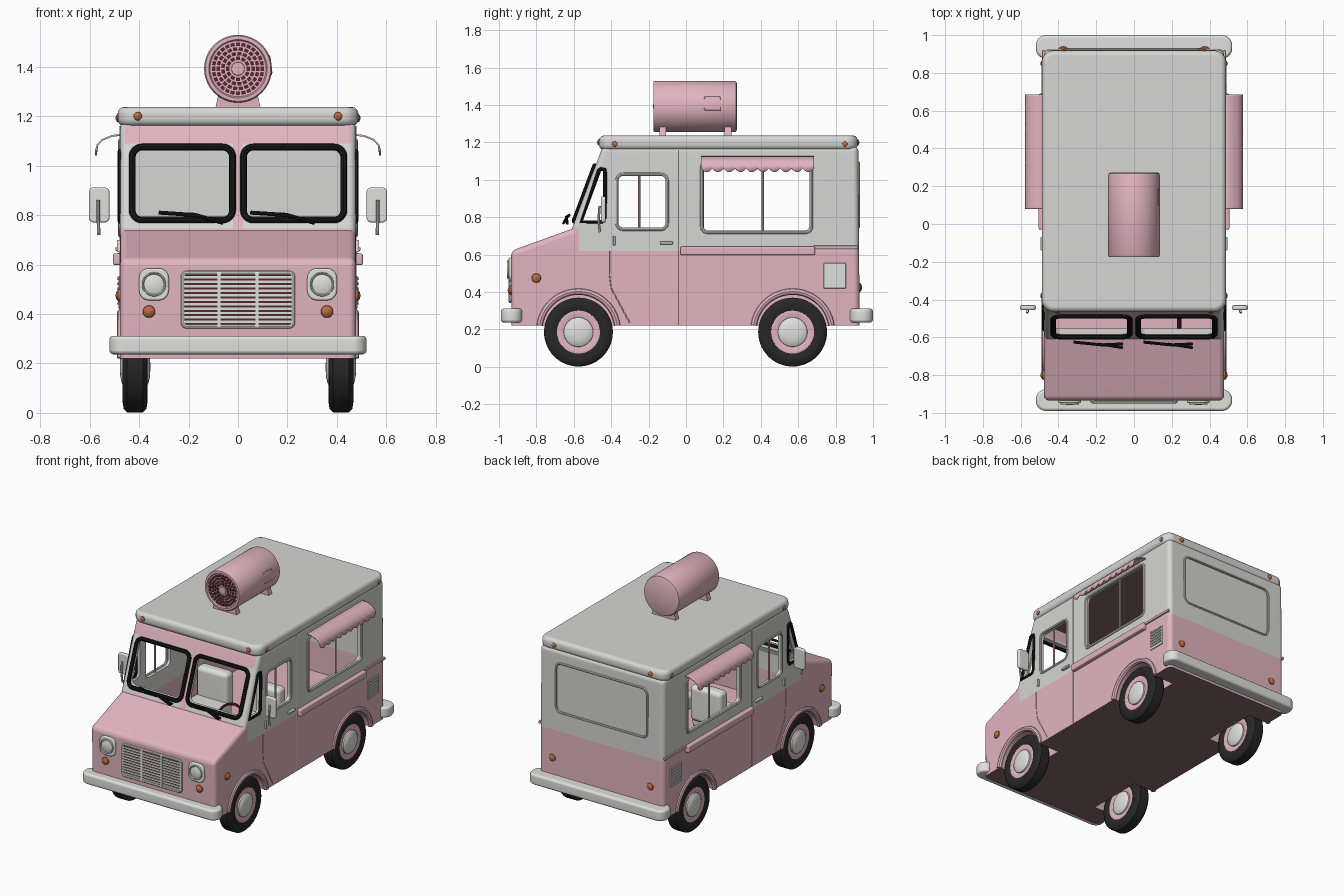
import bpy, bmesh, math
from mathutils import Vector, Matrix

if "Cube" in bpy.data.objects:
    bpy.data.objects.remove(bpy.data.objects["Cube"])

M = {}
for n, c in {"white": (.67, .67, .66), "trim_white": (.74, .75, .73), "pink": (.76, .46, .53),
             "tyre": (.02, .02, .02), "black": (.008, .008, .008), "amber": (.50, .15, .05),
             "maroon": (.09, .02, .03), "brown": (.25, .13, .14)}.items():
    M[n] = bpy.data.materials.new(n)
    M[n].diffuse_color = (*c, 1)


def P(axis, a, u, v):
    return Vector({"x": (a, u, v), "y": (u, a, v), "z": (u, v, a)}[axis])


def shade(ob):
    bpy.ops.object.select_all(action='DESELECT')
    ob.select_set(True)
    bpy.context.view_layer.objects.active = ob
    bpy.ops.object.shade_smooth_by_angle(angle=math.radians(38))


def bevel_edges(bm, w, rule=lambda c: True, seg=3):
    bmesh.ops.recalc_face_normals(bm, faces=bm.faces)
    es = [e for e in bm.edges if e.calc_face_angle(0) > .6 and rule((e.verts[0].co + e.verts[1].co) / 2)]
    bmesh.ops.bevel(bm, geom=es, offset=w, segments=seg, profile=.5, affect='EDGES', clamp_overlap=True)


def mirrored(ob):
    m = ob.modifiers.new("mirror", 'MIRROR')
    m.use_mirror_merge = False


def mk(name, bm, mats, bevel=0, mirror=False):
    bmesh.ops.recalc_face_normals(bm, faces=bm.faces)
    if bevel:
        bevel_edges(bm, bevel)
    me = bpy.data.meshes.new(name)
    bm.to_mesh(me)
    bm.free()
    ob = bpy.data.objects.new(name, me)
    bpy.context.collection.objects.link(ob)
    for m in mats.split():
        me.materials.append(M[m])
    shade(ob)
    if bevel:
        ob.modifiers.new("normals", 'WEIGHTED_NORMAL').keep_sharp = True
    if mirror:
        mirrored(ob)
    return ob


def prism_bm(axis, pts, lo, hi, index=0):
    bm = bmesh.new()
    a, b = ([bm.verts.new(P(axis, t, u, v)) for u, v in pts] for t in (lo, hi))
    bm.faces.new(a)
    bm.faces.new(b)
    for i in range(len(pts)):
        j = (i + 1) % len(pts)
        bm.faces.new((a[i], a[j], b[j], b[i]))
    for f in bm.faces:
        f.material_index = index
    return bm


def prism(name, axis, pts, lo, hi, mats, bevel=0, mirror=False):
    return mk(name, prism_bm(axis, pts, lo, hi), mats, bevel, mirror)


def box(name, lo, hi, mats, bevel=0, mirror=False):
    r = [(lo[0], lo[1]), (hi[0], lo[1]), (hi[0], hi[1]), (lo[0], hi[1])]
    return prism(name, "z", r, lo[2], hi[2], mats, bevel, mirror)


def rrect(u0, u1, v0, v1, r, n=6):
    out = []
    for k, (u, v) in enumerate([(u1 - r, v1 - r), (u0 + r, v1 - r), (u0 + r, v0 + r), (u1 - r, v0 + r)]):
        for i in range(n + 1):
            t = math.pi / 2 * (k + i / n)
            out.append((u + r * math.cos(t), v + r * math.sin(t)))
    return out


def lathe(name, axis, prof, c, mats, mirror=False, n=40):
    bm = bmesh.new()
    rings = [[bm.verts.new(P(axis, a, r * math.cos(2 * math.pi * i / n), r * math.sin(2 * math.pi * i / n)) + Vector(c))
              for i in range(n)] for a, r in prof]
    for p, q in zip(rings, rings[1:]):
        for i in range(n):
            j = (i + 1) % n
            bm.faces.new((p[i], p[j], q[j], q[i]))
    bmesh.ops.remove_doubles(bm, verts=bm.verts, dist=1e-5)
    return mk(name, bm, mats, 0, mirror)


def tube(name, pts, r, mat, cyclic=False, mirror=False):
    cu = bpy.data.curves.new(name, 'CURVE')
    cu.dimensions, cu.bevel_depth, cu.bevel_resolution, cu.use_fill_caps = '3D', r, 2, True
    s = cu.splines.new('POLY')
    s.points.add(len(pts) - 1)
    for p, q in zip(s.points, pts):
        p.co = (*q, 1)
    s.use_cyclic_u = cyclic
    cu.materials.append(M[mat])
    ob = bpy.data.objects.new(name, cu)
    bpy.context.collection.objects.link(ob)
    bpy.ops.object.select_all(action='DESELECT')
    ob.select_set(True)
    bpy.context.view_layer.objects.active = ob
    bpy.ops.object.convert(target='MESH')
    ob = bpy.context.view_layer.objects.active
    shade(ob)
    if mirror:
        mirrored(ob)


def paint(bm):
    # pink below the belt line, on the hood and on the windshield header; brown ceiling and underside
    for co, no in [((0, 0, z), (0, 0, 1)) for z in (.62, .745, 1.09)] + [((0, -.575, 0), (0, 1, 0)),
                   ((.02, 0, 0), (1, 0, 0)), ((-.02, 0, 0), (1, 0, 0))]:
        bmesh.ops.bisect_plane(bm, geom=bm.verts[:] + bm.edges[:] + bm.faces[:], plane_co=co, plane_no=no, dist=1e-5)
    bmesh.ops.recalc_face_normals(bm, faces=bm.faces)
    for f in bm.faces:
        c = f.calc_center_median()
        front = f.normal.y < -.8 and c.z > .745 and (c.z > 1.09 or abs(c.x) < .02)
        hood = c.z < .746 and c.y < -.575
        flat = abs(f.normal.z) > .9 and (c.z > 1.14 or c.z < .25)
        f.material_index = 2 if flat else int(c.z < .62 or hood or front)


# body shell
MATS = "white pink brown"
bm = prism_bm("x", [(-.932, .22), (-.936, .62), (-.61, .738), (-.445, 1.18), (.922, 1.18), (.928, .22)], -.477, .477)
bevel_edges(bm, .03, lambda c: c.z > .25 and not (abs(c.z - .738) < .01 and abs(c.x) < .1), 4)
paint(bm)
body = mk("body_shell", bm, MATS)
bm = prism_bm("x", [(-.57, .42), (-.57, .735), (-.415, 1.15), (.89, 1.15), (.89, .42)], -.447, .447)
paint(bm)
cutters = [mk("cabin_cutter", bm, MATS)]
quarter = [(-.56, .775), (-.465, 1.05), (-.455, 1.058), (-.435, 1.055), (-.432, 1.03), (-.435, .80), (-.45, .775)]
door_win, shop_win = rrect(-.37, -.10, .735, 1.03, .035), rrect(.085, .67, .72, 1.10, .03)
wind = rrect(.022, .428, .78, 1.075, .04)
rear = rrect(-.35, .35, .75, 1.09, .04)
cutters += [prism("door_window_cutter", "x", door_win, -.6, .6, MATS),
            prism("shop_window_cutter", "x", shop_win, -.6, .6, MATS),
            prism("rear_panel_cutter", "y", rear, .914, 1.1, MATS)]
for s in (1, -1):
    cutters.append(prism("windshield_cutter", "y", [(s * u, v) for u, v in wind], -.8, -.38, MATS))
    cutters.append(prism("quarter_cutter", "x", quarter, *sorted((s * .44, s * .6)), MATS))
    for y in (-.575, .57):
        arch = rrect(y - .2, y + .2, -.01, .39, .1999, 10)
        cutters.append(mk("arch_cutter", prism_bm("x", arch, *sorted((s * .32, s * .6)), 1), MATS))
for c in cutters:
    c.hide_render = True
    m = body.modifiers.new("cut", 'BOOLEAN')
    m.operation, m.solver, m.object = 'DIFFERENCE', 'EXACT', c
    bpy.context.view_layer.objects.active = body
    bpy.ops.object.modifier_apply(modifier=m.name)
    bpy.data.objects.remove(c)
shade(body)
body.modifiers.new("normals", 'WEIGHTED_NORMAL').keep_sharp = True

# roof and bumpers
prism("roof", "z", rrect(-.487, .487, -.465, .918, .06), 1.16, 1.238, "white", .028)
prism("front_bumper", "z", rrect(-.52, .52, -.99, -.875, .055), .237, .312, "trim_white", .016)
prism("rear_bumper", "z", rrect(-.52, .52, .875, 1.0, .055), .237, .312, "trim_white", .016)

# window frames, poles, wipers and rear panel rim
slope = lambda z: -.613 + (z - .738) * .373
tube("windshield_frame", [(u, slope(v), v) for u, v in wind], .014, "black", True, True)
tube("quarter_window_frame", [(.476, u, v) for u, v in quarter], .011, "black", True, True)
tube("door_window_frame", [(.475, u, v) for u, v in door_win], .009, "white", True, True)
tube("shop_window_frame", [(.475, u, v) for u, v in shop_win], .010, "white", True, True)
tube("rear_panel_frame", [(u, .923, v) for u, v in rear], .008, "white", True)
tube("shop_window_pole", [(.462, .41, .71), (.462, .41, 1.11)], .006, "white", mirror=True)
tube("door_window_pole", [(.462, -.25, .72), (.462, -.25, 1.04)], .006, "pink", mirror=True)
for x in (-.2, .17):
    tube("wiper_blade", [(x - .12, -.625, .81), (x + .03, -.64, .80), (x + .14, -.635, .768)], .008, "black")
    tube("wiper_arm", [(x + .01, -.635, .805), (x + .14, -.655, .768)], .007, "black")

# wheels (trimmed on both faces) and arches
for tag, y in (("front", -.575), ("rear", .57)):
    c = (0, y, .186)
    lathe(tag + "_tyre", "x", [(.38, 0), (.38, .11), (.372, .115), (.366, .14), (.370, .170), (.384, .184), (.448, .184),
          (.462, .170), (.467, .14), (.46, .115), (.45, .11), (.45, 0)], c, "tyre", True, 56)
    for side, flip in (("outer", lambda a: a), ("inner", lambda a: .832 - a)):
        lathe(f"{tag}_{side}_rim", "x", [(flip(a), r) for a, r in [(.44, 0), (.44, .117), (.460, .115), (.462, .108),
              (.453, .085), (.452, 0)]], c, "pink", True)
        lathe(f"{tag}_{side}_hubcap", "x", [(flip(a), r) for a, r in [(.445, 0), (.445, .08), (.462, .078), (.47, .066),
              (.476, .04), (.478, 0)]], c, "trim_white", True)
    arc = [math.radians(8 + 164 * i / 28) for i in range(29)]
    tube(tag + "_arch_lip", [(.472, y + .21 * math.cos(t), .193 + .21 * math.sin(t)) for t in arc], .018, "pink", mirror=True)

# grille
box("grille_back", (-.22, -.942, .35), (.22, -.93, .565), "maroon")
tube("grille_frame", [(u, -.940, v) for u, v in rrect(-.222, .222, .35, .566, .015)], .009, "trim_white", True)
for i in range(11):
    z = .368 + i * .018
    box("grille_slat", (-.22, -.948, z - .005), (.22, -.940, z + .005), "trim_white")
box("grille_divider", (.068, -.950, .35), (.084, -.938, .566), "trim_white", mirror=True)

# lights
prism("headlight_bezel", "y", rrect(.28, .40, .455, .585, .04), -.948, -.92, "trim_white", .008, True)
lathe("headlight_lens", "y", [(-.94, .0), (-.94, .050), (-.956, .048), (-.956, .044), (-.951, .04), (-.957, .02), (-.958, 0)],
      (.34, 0, .52), "trim_white", True)


def lamp(name, axis, c, r, d):
    dome = [(0, 0), (0, 1), (.5, .9), (.85, .5), (1, 0)]
    lathe(name, axis, [(a * d, q * r) for a, q in dome], c, "amber", True, 20)


lamp("turn_signal", "y", (.36, -.93, .41), .026, -.024)
lamp("tail_light", "y", (.375, .922, .425), .026, .02)
lamp("side_marker", "x", (.474, -.80, .475), .026, .022)
for y in (-.38, .85):
    lamp("roof_side_marker", "x", (.482, y, 1.192), .016, .014)
lamp("roof_front_marker", "y", (.405, -.46, 1.2), .018, -.016)
lamp("roof_rear_marker", "y", (.37, .912, 1.2), .018, .016)

# side details: shelf, belt trim, vent, door seams, handles
box("counter_shelf", (.47, -.03, .598), (.505, .69, .645), "pink", .008, True)
box("belt_trim", (.47, .68, .63), (.487, .92, .648), "pink", .004, True)
box("vent_plate", (.47, .735, .42), (.483, .855, .555), "trim_white", .004, True)
for i in range(6):
    z = .438 + i * .02
    box("vent_louvre", (.48, .745, z), (.489, .845, z + .009), "trim_white", mirror=True)
tube("door_upper_seam", [(.477, -.04, .62), (.477, -.04, 1.16)], .003, "white", mirror=True)
tube("door_lower_seam", [(.477, -.04, .225), (.477, -.04, .62)], .003, "pink", mirror=True)
tube("door_front_seam", [(.477, -.41, .62), (.477, -.41, .5), (.477, -.40, .42), (.477, -.30, .235)], .003, "pink", mirror=True)
box("door_handle", (.475, -.14, .655), (.495, -.07, .67), "trim_white", .004, True)
box("door_latch", (.475, -.39, .65), (.490, -.378, .70), "trim_white", .003, True)

# scalloped awnings
bm = bmesh.new()
rows = []
for i in range(81):
    y, hem = .08 + .605 * i / 80, 1.062 - .02 * abs(math.sin(math.pi * i / 8))
    rows.append([bm.verts.new((x, y, z)) for x, z in [(.472, 1.128), (.51, 1.124), (.55, 1.108), (.572, 1.085), (.578, hem)]])
for p, q in zip(rows, rows[1:]):
    for k in range(4):
        bm.faces.new((p[k], q[k], q[k + 1], p[k + 1]))
awning = mk("awning", bm, "pink", mirror=True)
awning.modifiers.new("thickness", 'SOLIDIFY').thickness = .007

# door mirrors
prism("mirror_paddle", "y", rrect(.52, .603, .77, .912, .02), -.455, -.43, "trim_white", .008, True)
tube("mirror_stem", [(.563, -.46, .72), (.565, -.468, .78), (.565, -.462, .86)], .007, "trim_white", mirror=True)

# roof drum with perforated front
lathe("roof_drum", "y", [(.272, 0), (.272, .125), (.268, .133), (.258, .137), (-.165, .137), (-.174, .132), (-.175, .118),
      (-.166, .113), (-.166, 0)], (0, 0, 1.392), "pink", n=56)
lathe("drum_hub", "y", [(-.16, 0), (-.16, .028), (-.174, .026), (-.176, 0)], (0, 0, 1.392), "pink")
bm = bmesh.new()
for r, n in ((.042, 12), (.061, 17), (.080, 22), (.099, 28)):
    for i in range(n):
        t = 2 * math.pi * i / n
        bmesh.ops.create_cube(bm, size=1, matrix=Matrix.Translation((r * math.cos(t), -.167, 1.392 + r * math.sin(t)))
                              @ Matrix.Rotation(-t, 4, 'Y') @ Matrix.Diagonal((.014, .006, .017, 1)))
mk("drum_holes", bm, "maroon")
for y in (-.125, .225):
    prism("drum_foot", "y", [(-.092, 1.23), (.092, 1.23), (.08, 1.285), (-.08, 1.285)], y - .018, y + .018, "pink")
tube("drum_latch", [(math.sqrt(.1365 ** 2 - (v - 1.392) ** 2), u, v) for u, v in rrect(.10, .185, 1.37, 1.445, .008)],
     .003, "pink", True)

# cab interior
for x in (-.2, .2):
    box("seat_cushion", (x - .13, -.22, .42), (x + .13, .05, .53), "trim_white", .03)
    box("seat_back", (x - .12, -.01, .48), (x + .12, .08, .725), "trim_white", .03)
ring = [2 * math.pi * i / 28 for i in range(28)]
tube("steering_wheel", [(.24 + .085 * math.cos(t), -.43 + .05 * math.sin(t), .69 + .06 * math.sin(t)) for t in ring], .009, "maroon", True)
tube("steering_column", [(.24, -.43, .69), (.24, -.56, .60)], .012, "maroon")
tube("steering_spoke", [(.155, -.43, .69), (.325, -.43, .69)], .007, "maroon")

for m in bpy.data.materials:
    if m.users and not m.is_grease_pencil:
        m.use_nodes = True
        m.node_tree.nodes["Principled BSDF"].inputs["Base Color"].default_value = m.diffuse_color
